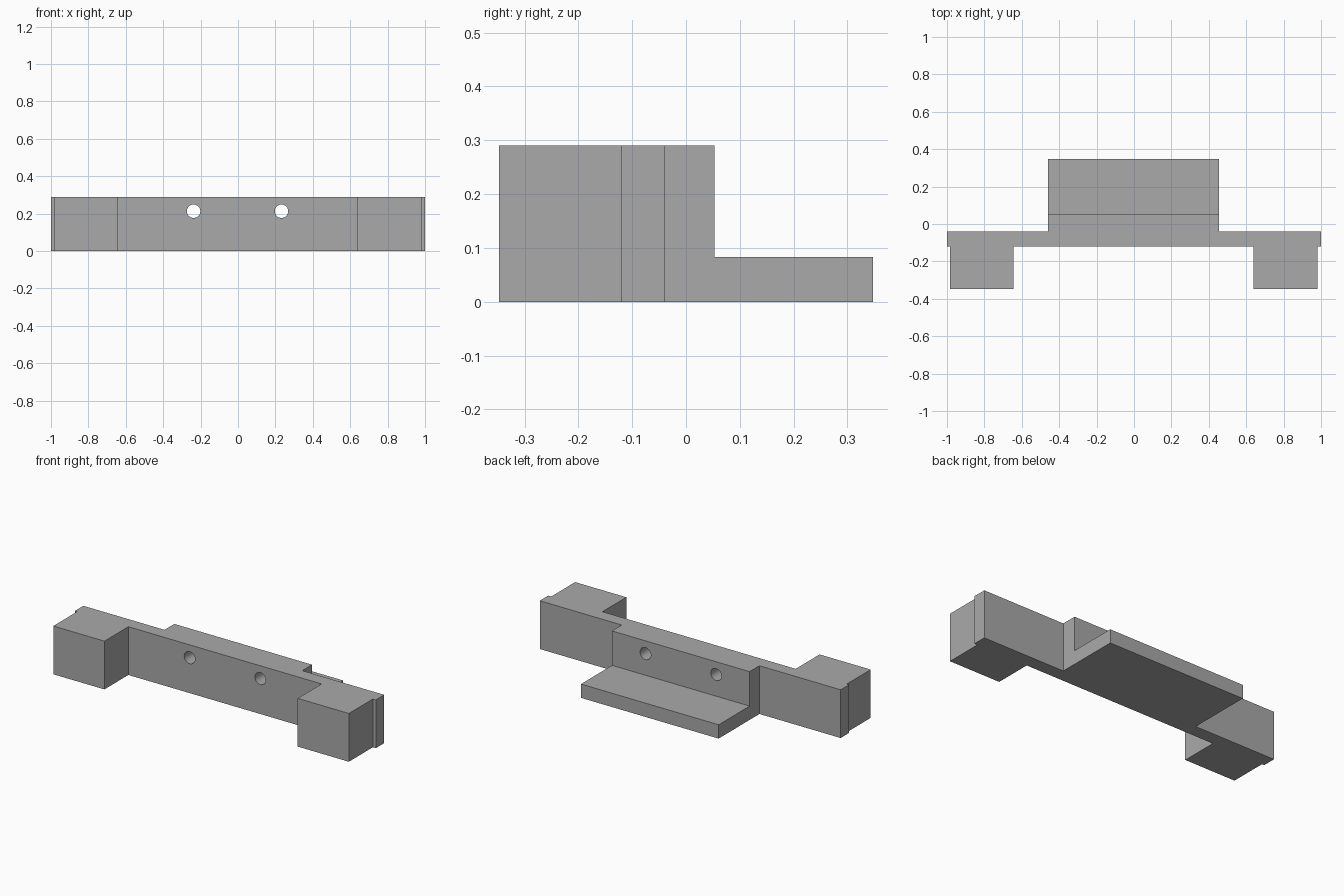
import bpy
import bmesh
from math import pi
from mathutils import Matrix, Vector

HEIGHT = 0.29
SHELF_TOP = 0.083
MID = -0.0025  # centre line of feet, shelf and holes

default = bpy.data.objects.get("Cube")
if default:
    bpy.data.objects.remove(default, do_unlink=True)

grey = bpy.data.materials.new("plain grey")
grey.use_nodes = True
grey.diffuse_color = (0.4, 0.4, 0.4, 1)
grey.node_tree.nodes["Principled BSDF"].inputs["Base Color"].default_value = (0.4, 0.4, 0.4, 1)


def add_object(name, bm):
    bmesh.ops.recalc_face_normals(bm, faces=bm.faces)
    mesh = bpy.data.meshes.new(name)
    bm.to_mesh(mesh)
    bm.free()
    mesh.materials.append(grey)
    obj = bpy.data.objects.new(name, mesh)
    bpy.context.collection.objects.link(obj)
    return obj


def cut(target, cutter):
    cutter.hide_render = True
    mod = target.modifiers.new(cutter.name, "BOOLEAN")
    mod.operation = "DIFFERENCE"
    mod.solver = "EXACT"
    mod.object = cutter
    bpy.ops.object.select_all(action="DESELECT")
    target.select_set(True)
    bpy.context.view_layer.objects.active = target
    bpy.ops.object.modifier_apply(modifier=mod.name)
    bpy.data.objects.remove(cutter, do_unlink=True)


# Bracket body: half of the plan outline, from front centre round to the back
half = [(0.6425, -0.12), (0.6425, -0.347), (0.9825, -0.347), (0.9825, -0.12),
        (1, -0.12), (1, -0.04), (0.4575, -0.04), (0.4575, 0.347)]


def side_x(x, side):
    return side if x == 1 else side * x + MID


outline = [(side_x(x, 1), y) for x, y in half]
outline += [(side_x(x, -1), y) for x, y in reversed(half)]
bm = bmesh.new()
base = bm.faces.new([bm.verts.new((x, y, 0)) for x, y in outline])
top = bmesh.ops.extrude_face_region(bm, geom=[base])["geom"]
bmesh.ops.translate(bm, vec=(0, 0, HEIGHT),
                    verts=[v for v in top if isinstance(v, bmesh.types.BMVert)])
bracket = add_object("mounting_bracket", bm)

# Step above the rear shelf
bm = bmesh.new()
bmesh.ops.create_cube(bm, size=1)
bmesh.ops.scale(bm, vec=(1.2, 0.5, 0.5), verts=bm.verts)
bmesh.ops.translate(bm, vec=Vector((0, 0.053 + 0.25, SHELF_TOP + 0.25)), verts=bm.verts)
cut(bracket, add_object("shelf_step_cutter", bm))

# Two screw holes through the upright wall
for side in (-1, 1):
    bm = bmesh.new()
    bmesh.ops.create_cone(bm, cap_ends=True, segments=40, radius1=0.036, radius2=0.036, depth=0.6,
                          matrix=Matrix.Translation((side * 0.235 + MID, 0, 0.213))
                          @ Matrix.Rotation(pi / 2, 4, "X"))
    cut(bracket, add_object("screw_hole_cutter", bm))

# Smooth hole walls, sharp edges elsewhere
bpy.ops.object.shade_smooth_by_angle(angle=pi / 6)
